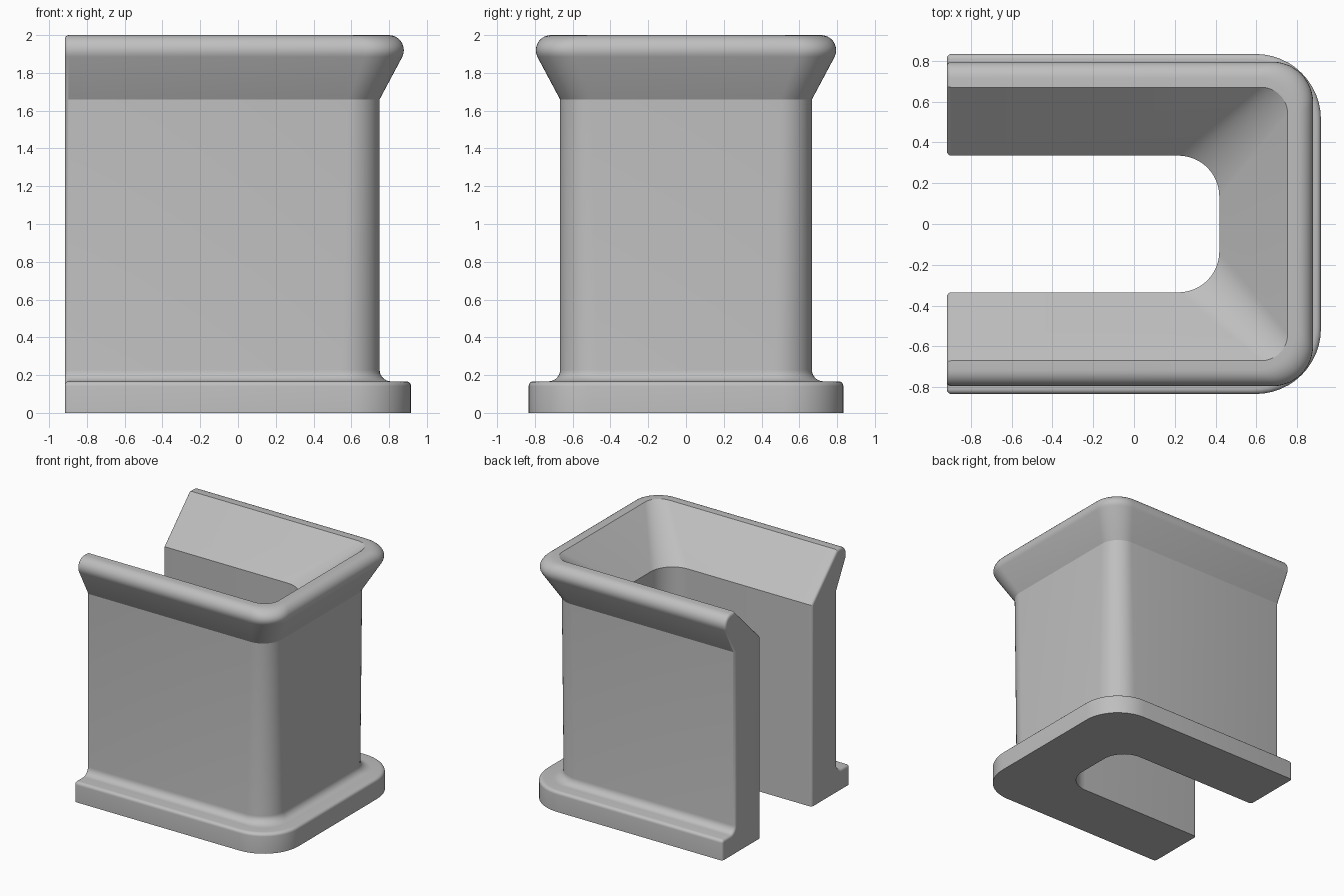
import bpy, bmesh, math
from mathutils import Vector

if "Cube" in bpy.data.objects:
    bpy.data.objects.remove(bpy.data.objects["Cube"])

LEFT, SHIFT = -0.917, 0.083     # open end, extra reach of the closed side
ARC = 12                        # segments per plan corner
END_ROUND = 0.022               # soft edge around the open ends


def arc(cx, cz, r, a0, a1, n, plan_r):
    """Arc in the wall section; each point is (half width, height, plan corner radius)."""
    out = []
    for i in range(n + 1):
        a = math.radians(a0 + (a1 - a0) * i / n)
        out.append((cx + r * math.cos(a), cz + r * math.sin(a), plan_r))
    return out


# Wall section: base plate, fillet, upright wall, flared rounded rim, funnel, inner wall
section = [(0.335, 0, 0.2), (0.833, 0, 0.32)]
section += arc(0.808, 0.142, 0.025, 0, 90, 5, 0.32)
section += arc(0.727, 0.227, 0.06, 270, 180, 7, 0.2)
section += [(0.667, 1.66, 0.167)]
section += arc(0.715, 1.92, 0.08, -26, 90, 9, 0.2)
section += [(0.67, 2.0, 0.13), (0.335, 1.667, 0.2)]


def shrunk(sec, d):
    """Section pulled inward along its averaged normals, keeping the underside flat."""
    out = []
    n = len(sec)
    for i, (w, z, r) in enumerate(sec):
        a, b, c = (Vector(sec[j % n][:2]) for j in (i - 1, i, i + 1))
        e, f = (b - a).normalized(), (c - b).normalized()
        n1, n2 = Vector((-e.y, e.x)), Vector((-f.y, f.x))
        m = (n1 + n2) / max(0.5, 1 + n1.dot(n2))
        if z == 0:
            m = Vector((1 if w < 0.5 else -1, 0))
        out.append((w + m.x * d, z + m.y * d, r))
    return out


def half_path(w, r):
    """Plan of one arm from its open end to the middle of its corner run."""
    pts = [(LEFT + END_ROUND, w)]
    cx, cy = w + SHIFT - r, w - r
    for i in range(ARC + 1):
        a = math.pi / 2 * (1 - i / ARC)
        pts.append((cx + r * math.cos(a), cy + r * math.sin(a)))
    return pts


def end_rings(sec, side):
    """Rounded rings from the end face back to the full section."""
    rings = []
    for k in range(4):
        a = math.pi / 2 * k / 4
        s = shrunk(sec, END_ROUND * (1 - math.sin(a)))
        x = LEFT + END_ROUND * (1 - math.cos(a))
        rings.append([(x, side * w, z) for w, z, r in s])
    return rings


# Stack rings along the U-shaped plan
paths = []
for w, z, r in section:
    h = half_path(w, r)
    paths.append([(x, -y, z) for x, y in h] + [(x, y, z) for x, y in reversed(h)])
rings = end_rings(section, -1)
rings += [[p[k] for p in paths] for k in range(len(paths[0]))]
rings += end_rings(section, 1)[::-1]

bm = bmesh.new()
grid = [[bm.verts.new(p) for p in ring] for ring in rings]
n = len(section)
for a, b in zip(grid, grid[1:]):
    for i in range(n):
        j = (i + 1) % n
        bm.faces.new((a[i], a[j], b[j], b[i]))
bm.faces.new(grid[0])
bm.faces.new(grid[-1][::-1])
bmesh.ops.recalc_face_normals(bm, faces=bm.faces[:])

mesh = bpy.data.meshes.new("flared_channel")
bm.to_mesh(mesh)
bm.free()
channel = bpy.data.objects.new("flared_channel", mesh)
bpy.context.collection.objects.link(channel)

grey = bpy.data.materials.new("plain_grey")
grey.diffuse_color = (0.52, 0.52, 0.52, 1)
grey.use_nodes = True
grey.node_tree.nodes["Principled BSDF"].inputs["Base Color"].default_value = grey.diffuse_color
mesh.materials.append(grey)

bpy.context.view_layer.objects.active = channel
channel.select_set(True)
bpy.ops.object.shade_smooth_by_angle(angle=math.radians(24))
